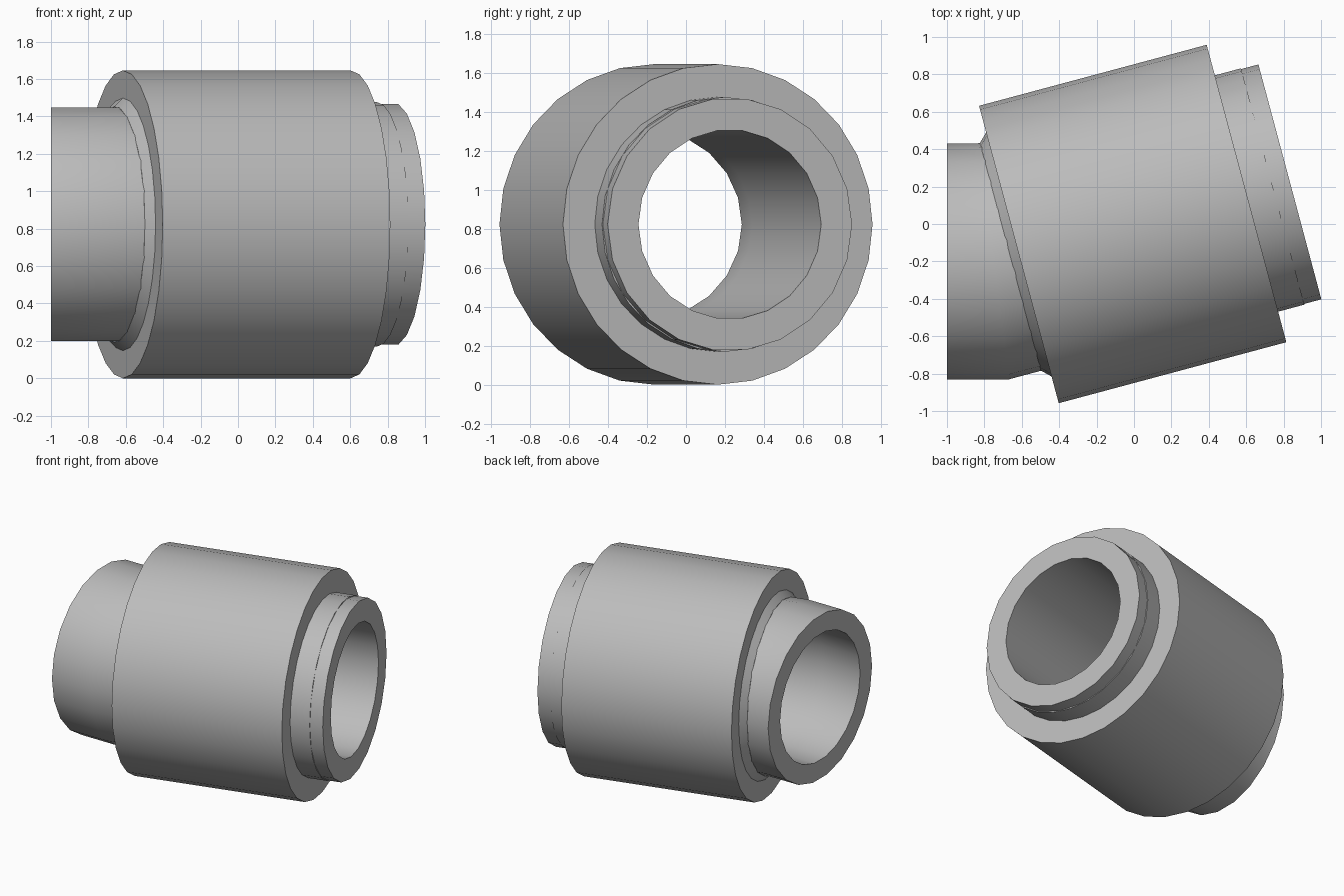
import bpy, bmesh
from math import sin, cos, pi, radians
from mathutils import Vector

cube = bpy.data.objects.get("Cube")
if cube:
    bpy.data.objects.remove(cube)

steel = bpy.data.materials.new("plain grey metal")
steel.use_nodes = True
GREY = (0.5, 0.5, 0.5, 1)
steel.diffuse_color = GREY
steel.node_tree.nodes["Principled BSDF"].inputs["Base Color"].default_value = GREY

TILT = radians(15)
CENTRE = Vector((-0.007, 0, 0.823))
AXIS = Vector((cos(TILT), sin(TILT), 0))


def on_axis(t):
    return CENTRE + AXIS * t


def ring(centre, angle, radius, sides, stretch=1):
    """Circle of points facing along the given heading."""
    side = Vector((-sin(angle), cos(angle), 0)) * stretch
    turns = [2 * pi * i / sides for i in range(sides)]
    return [centre + (side * cos(a) + Vector((0, 0, sin(a)))) * radius for a in turns]


def loft(name, rings):
    """Closed tube wall: each ring joins the next, the last joins the first."""
    bm = bmesh.new()
    loops = [[bm.verts.new(p) for p in r] for r in rings]
    n = len(loops[0])
    for a, b in zip(loops, loops[1:] + loops[:1]):
        for i in range(n):
            j = (i + 1) % n
            bm.faces.new((a[i], a[j], b[j], b[i]))
    bmesh.ops.recalc_face_normals(bm, faces=bm.faces)
    mesh = bpy.data.meshes.new(name)
    bm.to_mesh(mesh)
    bm.free()
    mesh.materials.append(steel)
    obj = bpy.data.objects.new(name, mesh)
    bpy.context.collection.objects.link(obj)
    bpy.ops.object.select_all(action='DESELECT')
    obj.select_set(True)
    bpy.context.view_layer.objects.active = obj
    bpy.ops.object.shade_smooth_by_angle(angle=radians(30))


def straight(name, profile, sides=28):
    """Part turned about the tilted axis from (distance, radius) pairs."""
    loft(name, [ring(on_axis(t), TILT, r, sides) for t, r in profile])


# Large outer sleeve
straight("outer_sleeve", [(-0.63, 0.823), (0.63, 0.823), (0.63, 0.6), (-0.63, 0.6)])

# Chamfered bead at the elbow end, thin collar at the other end
straight("chamfer_bead", [(-0.677, 0.63), (-0.62, 0.685), (-0.62, 0.6), (-0.677, 0.6)])
straight("end_collar", [(0.5, 0.654), (0.775, 0.654), (0.775, 0.6), (0.5, 0.6)])

# Hollow pipe with a mitred bend near the left end
bend = on_axis(-0.77)
mouth = Vector((-1, bend.y, bend.z))
stations = [(mouth, 0, 1, 0.631), (bend, TILT / 2, 1 / cos(TILT / 2), 0.631),
            (on_axis(-0.5), TILT, 1, 0.631), (on_axis(0.5), TILT, 1, 0.65),
            (on_axis(0.87), TILT, 1, 0.65)]
outer = [ring(c, a, r, 22, s) for c, a, s, r in stations]
bore = [ring(c, a, 0.486, 22, s) for c, a, s, r in reversed(stations)]
loft("bent_pipe", outer + bore)
